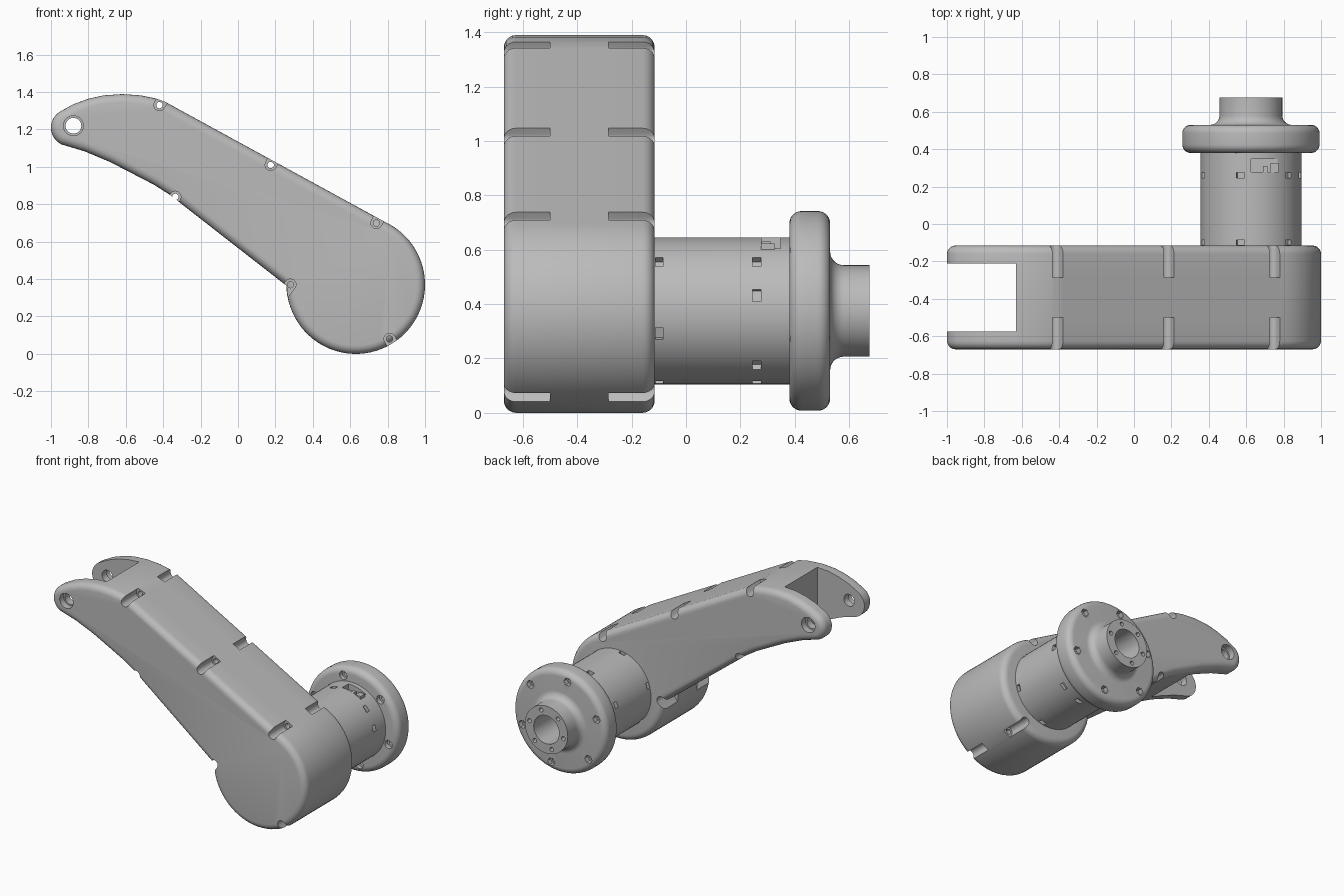
import bpy, bmesh, math
from math import sin, cos, pi, radians

if "Cube" in bpy.data.objects:
    bpy.data.objects.remove(bpy.data.objects["Cube"], do_unlink=True)

grey = bpy.data.materials.new("plain grey")
grey.use_nodes = True
colour = (0.5, 0.5, 0.5, 1)
grey.diffuse_color = colour
grey.node_tree.nodes["Principled BSDF"].inputs["Base Color"].default_value = colour

AXIS = (0.625, 0.375)             # motor axis in x, z
STEPS = [42 + 60 * i for i in range(6)]


def arc(cx, cz, r, a0, a1, n):
    return [(cx + r * cos(radians(a0 + (a1 - a0) * i / n)),
             cz + r * sin(radians(a0 + (a1 - a0) * i / n))) for i in range(n + 1)]


def circle(c, r, n=24):
    return arc(c[0], c[1], r, 0, 360, n)[:-1]


def polar(r, deg):
    return AXIS[0] + r * cos(radians(deg)), AXIS[1] + r * sin(radians(deg))


def prism(bm, outline, y0, y1):
    """Extrude an x-z outline along y."""
    face = bm.faces.new([bm.verts.new((x, y0, z)) for x, z in outline])
    ext = bmesh.ops.extrude_face_region(bm, geom=[face])
    moved = [v for v in ext["geom"] if isinstance(v, bmesh.types.BMVert)]
    bmesh.ops.translate(bm, verts=moved, vec=(0, y1 - y0, 0))


def oriented_box(bm, centre, direction, length, width, y0, y1):
    """Box in the x-z plane turned along a direction in degrees."""
    c, s = cos(radians(direction)), sin(radians(direction))
    l, w = length / 2, width / 2
    prism(bm, [(centre[0] + u * c - v * s, centre[1] + u * s + v * c)
               for u, v in ((-l, -w), (l, -w), (l, w), (-l, w))], y0, y1)


def make(name, bm):
    bmesh.ops.recalc_face_normals(bm, faces=bm.faces)
    mesh = bpy.data.meshes.new(name)
    bm.to_mesh(mesh)
    bm.free()
    obj = bpy.data.objects.new(name, mesh)
    bpy.context.collection.objects.link(obj)
    mesh.materials.append(grey)
    return obj


def select(obj):
    bpy.ops.object.select_all(action="DESELECT")
    obj.select_set(True)
    bpy.context.view_layer.objects.active = obj


def cut(obj, bm):
    cutter = make("cutter", bm)
    cutter.hide_render = True
    mod = obj.modifiers.new("cut", "BOOLEAN")
    mod.operation, mod.solver, mod.object = "DIFFERENCE", "EXACT", cutter
    select(obj)
    bpy.ops.object.modifier_apply(modifier=mod.name)
    bpy.data.objects.remove(cutter, do_unlink=True)


def lathe(name, profile, n=72):
    """Revolve (radius, y) points round the motor axis."""
    bm = bmesh.new()
    verts = [bm.verts.new((AXIS[0] + r, y, AXIS[1])) for r, y in profile]
    edges = [bm.edges.new(p) for p in zip(verts, verts[1:])]
    bmesh.ops.spin(bm, geom=verts + edges, cent=(AXIS[0], 0, AXIS[1]),
                   axis=(0, 1, 0), angle=2 * pi, steps=n)
    bmesh.ops.remove_doubles(bm, verts=bm.verts, dist=1e-4)
    return make(name, bm)


def smooth(obj):
    select(obj)
    bpy.ops.object.shade_smooth_by_angle(angle=radians(32))


# Arm: round drum end, straight middle, curved fork tip, rounded rims
FRONT, BACK = -0.67, -0.115
outline = (arc(0.63, 0.37, 0.37, 181, 425, 48)
           + [(-0.39, 1.348), (-0.44, 1.366), (-0.52, 1.382), (-0.62, 1.389),
              (-0.72, 1.382), (-0.80, 1.364), (-0.88, 1.335)]
           + arc(-0.9, 1.21, 0.1, 118, 244, 14)
           + [(-0.82, 1.083), (-0.684, 1.026), (-0.56, 0.962), (-0.45, 0.905), (-0.364, 0.85)])
bm = bmesh.new()
prism(bm, outline, FRONT, BACK)
rims = [e for e in bm.edges if abs(e.verts[0].co.y - e.verts[1].co.y) < 1e-5]
bmesh.ops.bevel(bm, geom=rims, offset=0.045, segments=5, profile=0.5,
                affect="EDGES", clamp_overlap=False)
arm = make("arm", bm)

# Fork slot
bm = bmesh.new()
prism(bm, [(-1.2, 0.8), (-0.63, 0.8), (-0.63, 1.6), (-1.2, 1.6)], -0.575, -0.21)
cut(arm, bm)

# Screw recesses open to the rim, then screw holes; (x, z, outward angle)
screws = [(-0.42, 1.33, 61), (0.175, 1.01, 61), (0.74, 0.70, 61),
          (-0.335, 0.84, 232), (0.28, 0.37, 232), (0.81, 0.08, 302)]
recesses, holes = bmesh.new(), bmesh.new()
for x, z, a in screws:
    c, s = cos(radians(a)), sin(radians(a))
    notch = arc(x, z, 0.03, a + 90, a + 270, 10)
    notch += [(px + 0.12 * c, pz + 0.12 * s) for px, pz in (notch[-1], notch[0])]
    prism(recesses, notch, FRONT - 0.05, -0.5)
    prism(recesses, notch, -0.285, BACK + 0.05)
    prism(holes, circle((x, z), 0.017, 16), -0.55, -0.2)
cut(arm, recesses)
cut(arm, holes)

# Fork pin hole with a wider mouth on the outer faces
PIN = (-0.88, 1.22)
bm = bmesh.new()
prism(bm, circle(PIN, 0.053, 32), FRONT - 0.05, FRONT + 0.045)
prism(bm, circle(PIN, 0.053, 32), BACK - 0.045, BACK + 0.05)
cut(arm, bm)
bm = bmesh.new()
prism(bm, circle(PIN, 0.042, 32), FRONT - 0.1, BACK + 0.1)
cut(arm, bm)
smooth(arm)

# Motor barrel with two rows of small vents and a connector pocket
barrel = lathe("motor_barrel", [(0, -0.14), (0.27, -0.14), (0.27, 0.39), (0, 0.39)])
bm = bmesh.new()
for a in STEPS:
    oriented_box(bm, polar(0.27, a), a, 0.05, 0.045, -0.112, -0.085)
for a in STEPS[:5] + [12, 312]:
    oriented_box(bm, polar(0.27, a), a, 0.05, 0.045, 0.245, 0.275)
prism(bm, [(0.625, 0.605), (0.77, 0.605), (0.77, 0.7), (0.625, 0.7)], 0.277, 0.347)
cut(barrel, bm)
smooth(barrel)

# Connector blocks inside the pocket
bm = bmesh.new()
prism(bm, [(0.69, 0.6), (0.715, 0.6), (0.715, 0.63), (0.69, 0.63)], 0.275, 0.31)
prism(bm, [(0.73, 0.6), (0.772, 0.6), (0.772, 0.622), (0.73, 0.622)], 0.275, 0.325)
make("connector", bm)

# Flange and hub in one turned piece
profile = ([(0, 0.38)] + arc(0.322, 0.425, 0.045, -90, 0, 7)
           + arc(0.322, 0.485, 0.045, 0, 90, 7)
           + arc(0.218, 0.58, 0.05, 270, 180, 7)
           + [(0.168, 0.675), (0, 0.675)])
flange = lathe("flange_and_hub", profile)

# Hexagonal bolt seats, bolt holes, hub screw holes and bore
seats, holes = bmesh.new(), bmesh.new()
for a in STEPS:
    prism(seats, circle(polar(0.307, a), 0.029, 6), 0.495, 0.6)
    prism(seats, circle(polar(0.307, a), 0.029, 20), 0.3, 0.41)
    prism(holes, circle(polar(0.307, a), 0.015, 12), 0.35, 0.6)
    prism(holes, circle(polar(0.136, a + 30), 0.015, 12), 0.6, 0.75)
prism(holes, circle(AXIS, 0.1, 40), 0.42, 0.75)
cut(flange, seats)
cut(flange, holes)
smooth(flange)
